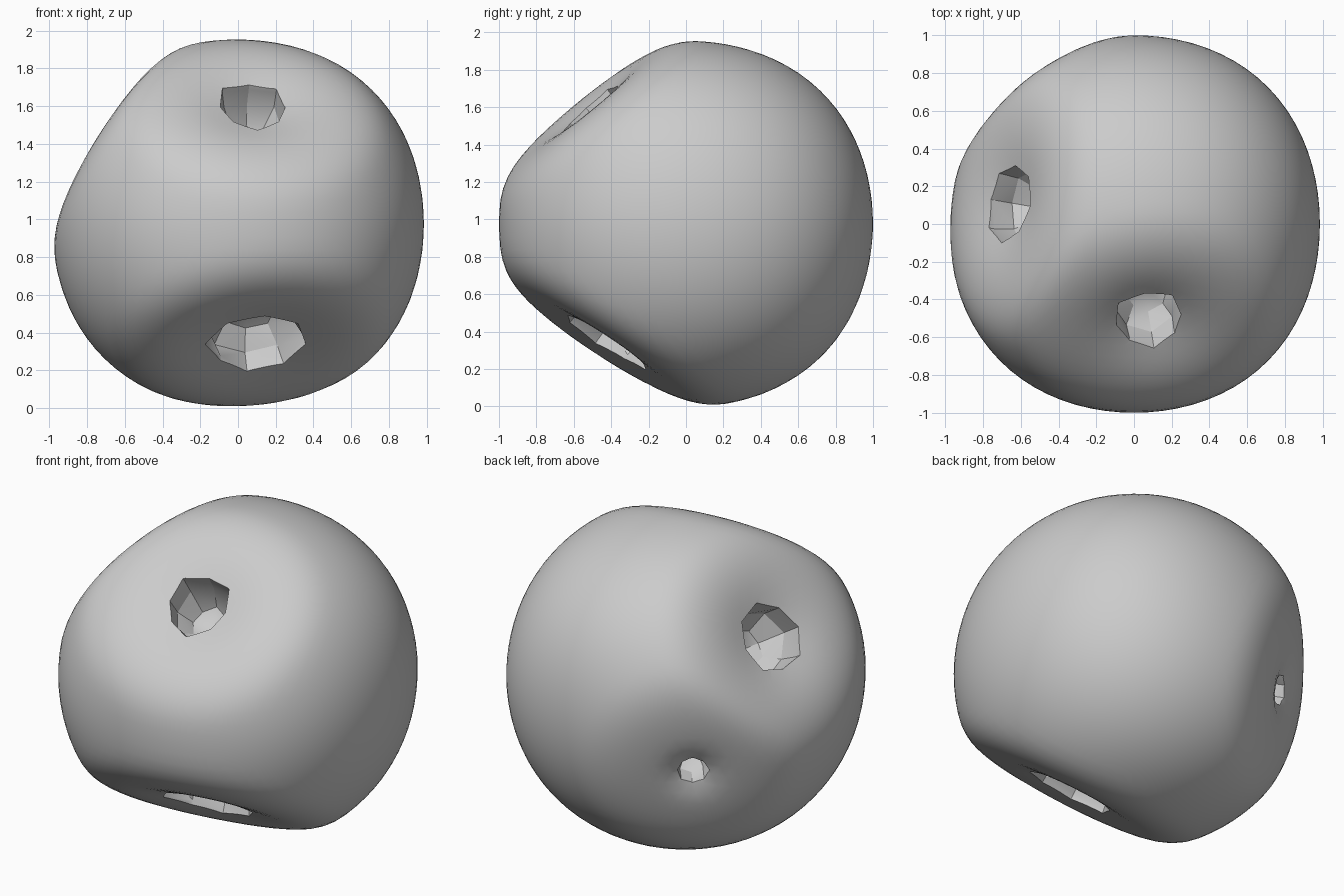
import bpy, bmesh, math, random
from mathutils import Vector

if "Cube" in bpy.data.objects:
    bpy.data.objects.remove(bpy.data.objects["Cube"])

random.seed(4)
CENTRE = Vector((0, 0, 0.975))

grey = bpy.data.materials.new("grey")
grey.diffuse_color = (0.6, 0.6, 0.6, 1)
grey.use_nodes = True
grey.node_tree.nodes["Principled BSDF"].inputs["Base Color"].default_value = grey.diffuse_color

# Dents: axis, distance of the flattened area, pit radius, pit depth
dents = [
    (Vector((-0.82, 0.14, 0.53)).normalized(), 0.83, 0.20, 0.22),   # upper left
    (Vector((0.10, -0.62, 0.76)).normalized(), 0.84, 0.19, 0.22),   # upper front
    (Vector((0.12, -0.54, -0.81)).normalized(), 0.80, 0.25, 0.20),  # lower front
    (Vector((-0.59, 0.77, -0.25)).normalized(), 0.90, 0.09, 0.16),  # back left
]


def smooth_min(a, b, k):
    h = max(k - abs(a - b), 0) / k
    return min(a, b) - h * h * k / 4


# Ball, slightly fuller between its axes, pressed in at each dent
bm = bmesh.new()
bmesh.ops.create_icosphere(bm, subdivisions=5, radius=1)
for v in bm.verts:
    x, y, z = v.co.normalized()
    bulge = 1 + 0.045 * (1 - x ** 4 - y ** 4 - z ** 4)
    p = Vector((x * 0.985, y, z * 0.98)) * bulge
    for axis, flat, radius, depth in dents:
        along = p.dot(axis)
        if along < 0.4:
            continue
        across = (p - axis * along).length
        funnel = 0.06 * math.exp(-(across / (radius * 1.3)) ** 2)
        p += axis * (smooth_min(along, flat, 0.14) - funnel - along)
    v.co = p + CENTRE
for f in bm.faces:
    f.smooth = True
mesh = bpy.data.meshes.new("ball")
bm.to_mesh(mesh)
bm.free()
ball = bpy.data.objects.new("ball", mesh)
bpy.context.collection.objects.link(ball)
mesh.materials.append(grey)

# Rough faceted pits cut into the dents
for i, (axis, flat, radius, depth) in enumerate(dents):
    bm = bmesh.new()
    turn = axis.to_track_quat('Z', 'Y')
    floor = flat - 0.05 - depth
    rings = []
    for size, height in ((0.6, floor), (0.95, floor + depth * 0.5), (1.0, floor + depth), (1.1, 1.1)):
        ring = []
        for s in range(8):
            a = math.tau * s / 8
            r = radius * size * random.uniform(0.88, 1.1)
            h = height + random.uniform(-0.02, 0.02)
            ring.append(bm.verts.new(CENTRE + turn @ Vector((r * math.cos(a), r * math.sin(a), h))))
        rings.append(ring)
    for low, high in zip(rings, rings[1:]):
        for s in range(8):
            t = (s + 1) % 8
            bm.faces.new((low[s], low[t], high[t], high[s]))
    for ring, height in ((rings[0], floor - 0.04), (rings[-1], 1.15)):
        tip = bm.verts.new(CENTRE + axis * height)
        for s in range(8):
            bm.faces.new((ring[s], ring[(s + 1) % 8], tip))
    bmesh.ops.triangulate(bm, faces=bm.faces[:])
    bmesh.ops.recalc_face_normals(bm, faces=bm.faces[:])
    cut_mesh = bpy.data.meshes.new("pit_cutter")
    bm.to_mesh(cut_mesh)
    bm.free()
    cut_mesh.materials.append(grey)
    cutter = bpy.data.objects.new(f"pit_cutter_{i + 1}", cut_mesh)
    bpy.context.collection.objects.link(cutter)
    cutter.hide_render = True
    cutter.hide_set(True)
    mod = ball.modifiers.new("pit", 'BOOLEAN')
    mod.operation = 'DIFFERENCE'
    mod.solver = 'EXACT'
    mod.object = cutter

# Apply the cuts and keep the pit rims sharp
bpy.context.view_layer.objects.active = ball
ball.select_set(True)
for mod in list(ball.modifiers):
    bpy.ops.object.modifier_apply(modifier=mod.name)
bpy.ops.object.shade_smooth_by_angle(angle=math.radians(25))
